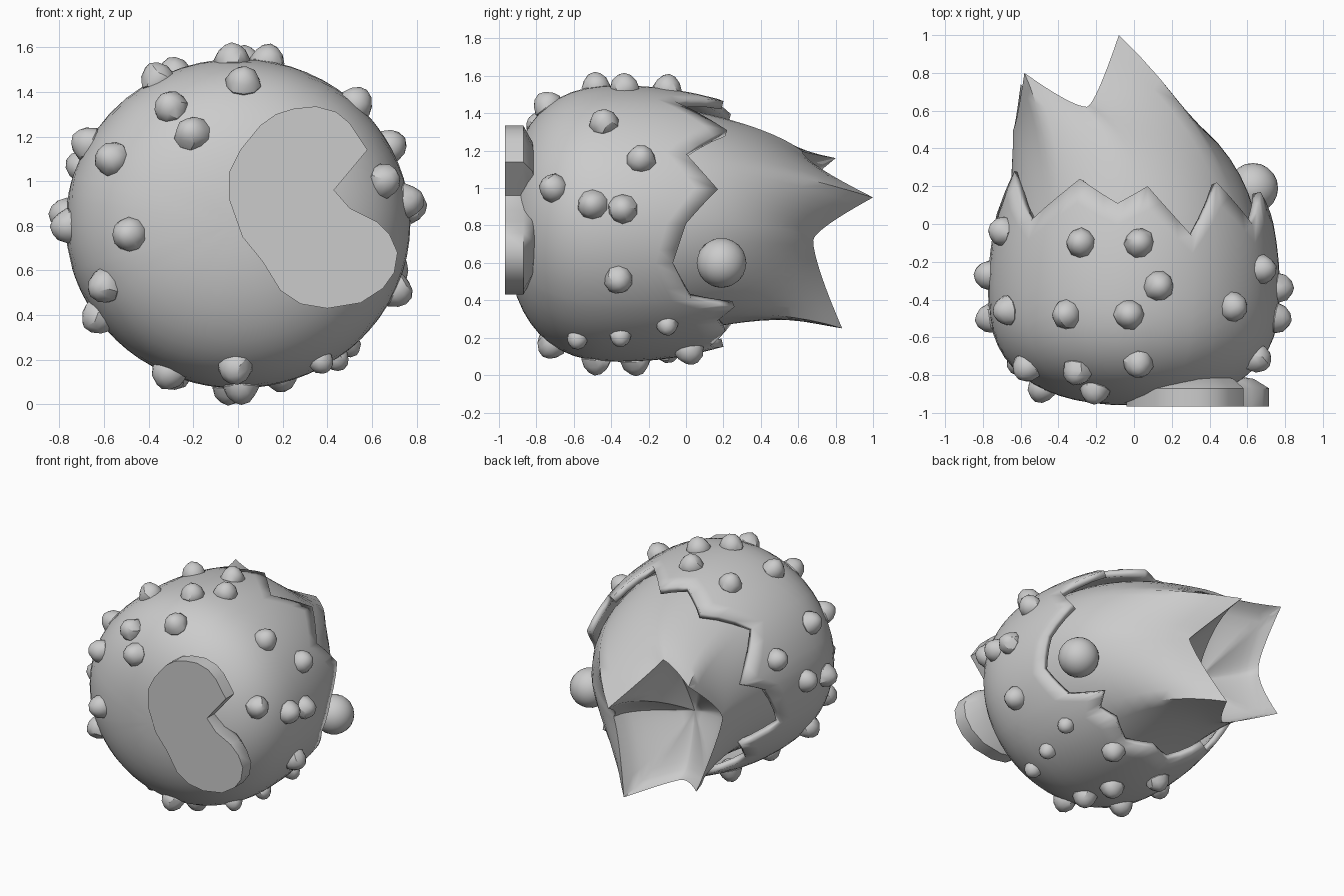
import bpy, bmesh, math, random
from mathutils import Vector

if "Cube" in bpy.data.objects:
    bpy.data.objects.remove(bpy.data.objects["Cube"], do_unlink=True)

random.seed(4)
grey = bpy.data.materials.new("plain grey")
grey.use_nodes = True
grey.diffuse_color = (0.6, 0.6, 0.6, 1)
grey.node_tree.nodes["Principled BSDF"].inputs["Base Color"].default_value = (0.6, 0.6, 0.6, 1)

CENTRE_Z, FRONT_Y, WIDEST_Y = 0.81, -0.96, -0.35


def finish(bm, name, angle=30):
    """Turn a bmesh into a smooth shaded object."""
    bmesh.ops.recalc_face_normals(bm, faces=bm.faces)
    mesh = bpy.data.meshes.new(name)
    bm.to_mesh(mesh)
    bm.free()
    obj = bpy.data.objects.new(name, mesh)
    bpy.context.collection.objects.link(obj)
    mesh.materials.append(grey)
    bpy.ops.object.select_all(action="DESELECT")
    obj.select_set(True)
    bpy.context.view_layer.objects.active = obj
    bpy.ops.object.shade_smooth_by_angle(angle=math.radians(angle))
    return obj


def loft(rows, first=None, last=None):
    """Skin closed rings of points, with an optional pole at each end."""
    bm = bmesh.new()
    rings = [[bm.verts.new(p) for p in row] for row in rows]
    count = len(rings[0])
    for a, b in zip(rings, rings[1:]):
        for i in range(count):
            j = (i + 1) % count
            bm.faces.new((a[i], a[j], b[j], b[i]))
    for pole, ring in ((first, rings[0]), (last, rings[-1])):
        if pole is not None:
            tip = bm.verts.new(pole)
            for i in range(count):
                bm.faces.new((tip, ring[i], ring[(i + 1) % count]))
    return bm


def shell_radius(y):
    if y < WIDEST_Y:
        q = min(1, (WIDEST_Y - y) / (WIDEST_Y - FRONT_Y))
        return 0.75 * (1 - q ** 2.6) ** 0.42
    return 0.75 - 0.27 * (y - WIDEST_Y) ** 2


def shell_point(degrees, y):
    a, r = math.radians(degrees), shell_radius(y)
    return Vector((1.03 * r * math.cos(a), y, CENTRE_Z + 0.985 * r * math.sin(a)))


# Cracked shell: jagged rim given as angle and depth
rim = [(-35, 0.03), (-44, 0.26), (-51, 0.17), (-61, 0.21), (-75, 0.13), (-90, 0.2),
       (-105, 0.13), (-125, 0.25), (-140, 0.1), (-155, 0.25), (-164, -0.05), (-188, 0.1),
       (-197, 0.28), (-222, 0.02), (-245, 0.24), (-263, 0.11), (-276, 0.2), (-294, -0.06),
       (-310, 0.22), (-328, 0.0), (-344, 0.17), (-360, 0.0), (-377, -0.07), (-395, 0.03)]
spokes = []
for (a0, y0), (a1, y1) in zip(rim, rim[1:]):
    for k in range(3):
        spokes.append((a0 + (a1 - a0) * k / 3, y0 + (y1 - y0) * k / 3))
steps = 18
rows = [[shell_point(a, FRONT_Y + (y - FRONT_Y) * (k / steps) ** 2) for a, y in spokes]
        for k in range(1, steps + 1)]
shell = finish(loft(rows, first=(0, FRONT_Y, CENTRE_Z)), "cracked_shell")
wall = shell.modifiers.new("thickness", "SOLIDIFY")
wall.thickness = 0.045
wall.offset = -1

# Body: a tube curving out of the shell into four pointed tips around a hollow
crown = [(-5, (0.1, 0.68, 0.72), False), (35, (-0.08, 1.0, 0.95), True),
         (90, (-0.25, 0.62, 1.2), False), (130, (-0.58, 0.8, 1.16), True),
         (175, (-0.64, 0.5, 0.84), False), (215, (-0.6, 0.74, 0.39), True),
         (255, (-0.33, 0.52, 0.32), False), (300, (-0.09, 0.835, 0.25), True)]
hollow = Vector((-0.28, 0.3, 0.72))
profile = []
for i, (a0, p0, is_tip) in enumerate(crown):
    a1, p1, _ = crown[(i + 1) % len(crown)]
    a1 += 360 if a1 < a0 else 0
    for k in range(8):
        u = k / 8
        w = 1 - (1 - u) ** 1.9 if is_tip else u ** 1.9
        # the edge drops back faster than it moves sideways
        p = Vector(p0).lerp(Vector(p1), (u + w) / 2)
        p.y = p0[1] + (p1[1] - p0[1]) * w
        profile.append((math.radians(a0 + (a1 - a0) * u), p))


def ring_at(angle, y, wide, tall):
    return Vector((wide * math.cos(angle), y, 0.83 + tall * math.sin(angle)))


rows = []
for k in range(11):
    t = k / 10
    rows.append([ring_at(a, -0.15, 0.67, 0.62) * (1 - t) ** 2
                 + ring_at(a, 0.42, 0.64, 0.52) * 2 * t * (1 - t)
                 + p * t * t for a, p in profile])
for s in (0.05, 0.13, 0.25, 0.42, 0.6, 0.8):
    ring = []
    for a, p in profile:
        q = p.lerp(hollow, s)
        q.y = p.y + (hollow.y - p.y) * s ** 0.55
        ring.append(q)
    rows.append(ring)
finish(loft(rows, last=hollow), "pointed_body", 45)

# Round knob on the left side of the body
bm = bmesh.new()
bmesh.ops.create_icosphere(bm, subdivisions=3, radius=0.133)
bmesh.ops.translate(bm, verts=bm.verts, vec=(0.63, 0.19, 0.6))
finish(bm, "side_knob")

# Two-lobed plate on the front, rounded towards the back
outline = [(-0.04, 1.04), (0.01, 1.14), (0.1, 1.25), (0.17, 1.3), (0.25, 1.325),
           (0.35, 1.335), (0.44, 1.31), (0.5, 1.26), (0.58, 1.14), (0.43, 0.96),
           (0.5, 0.88), (0.62, 0.82), (0.68, 0.76), (0.715, 0.68), (0.7, 0.59),
           (0.65, 0.52), (0.55, 0.455), (0.4, 0.43), (0.28, 0.45), (0.19, 0.51),
           (0.11, 0.64), (0.02, 0.75), (-0.04, 0.92)]
middle = Vector((0.31, 0.88))
rows = []
for y, size in ((-0.967, 1), (-0.87, 1), (-0.82, 0.8), (-0.8, 0.5)):
    flat = [middle.lerp(Vector(p), size) for p in outline]
    rows.append([(p.x, y, p.y) for p in flat])
bm = loft(rows)
bmesh.ops.holes_fill(bm, edges=bm.edges, sides=len(outline))
finish(bm, "front_plate", 40)

# Stubby bumps: angle around the shell and depth
bumps = [(47, -0.44), (28, -0.24), (17, -0.71), (8, -0.5), (6, -0.34), (-24, -0.36),
         (-75, 0.02), (-91, -0.72), (-89, -0.48), (-93, -0.27), (116, -0.88), (119, -0.78),
         (152, -0.76), (118, -0.48), (92, -0.48), (80, -0.33), (112, -0.1), (88, -0.1),
         (88, -0.74), (151, -0.46), (159, -0.04), (177, -0.27), (181, -0.5), (186, -0.87),
         (206, -0.73), (215, -0.5), (246, -0.5), (248, -0.1)]
small_bumps = [(-60, -0.58), (-55, -0.35), (-49, -0.1)]
bm = bmesh.new()
for angle, y in bumps + small_bumps:
    spot = shell_point(angle, y)
    along = shell_point(angle, y + 0.01) - shell_point(angle, y - 0.01)
    around = shell_point(angle + 1, y) - shell_point(angle - 1, y)
    normal = along.cross(around).normalized()
    if normal.dot(spot - Vector((0, WIDEST_Y, CENTRE_Z))) < 0:
        normal.negate()
    radius = 0.058 if (angle, y) in small_bumps else 0.08
    made = bmesh.ops.create_icosphere(bm, subdivisions=2, radius=radius)["verts"]
    turn = normal.to_track_quat("Z", "Y")
    for v in made:
        # taper towards the top of each bump, with a slightly lumpy surface
        taper = (1 - 2 * max(0, v.co.z)) * random.uniform(0.93, 1.05)
        v.co = spot + turn @ Vector((v.co.x * taper, v.co.y * taper, v.co.z))
finish(bm, "shell_bumps", 28)
